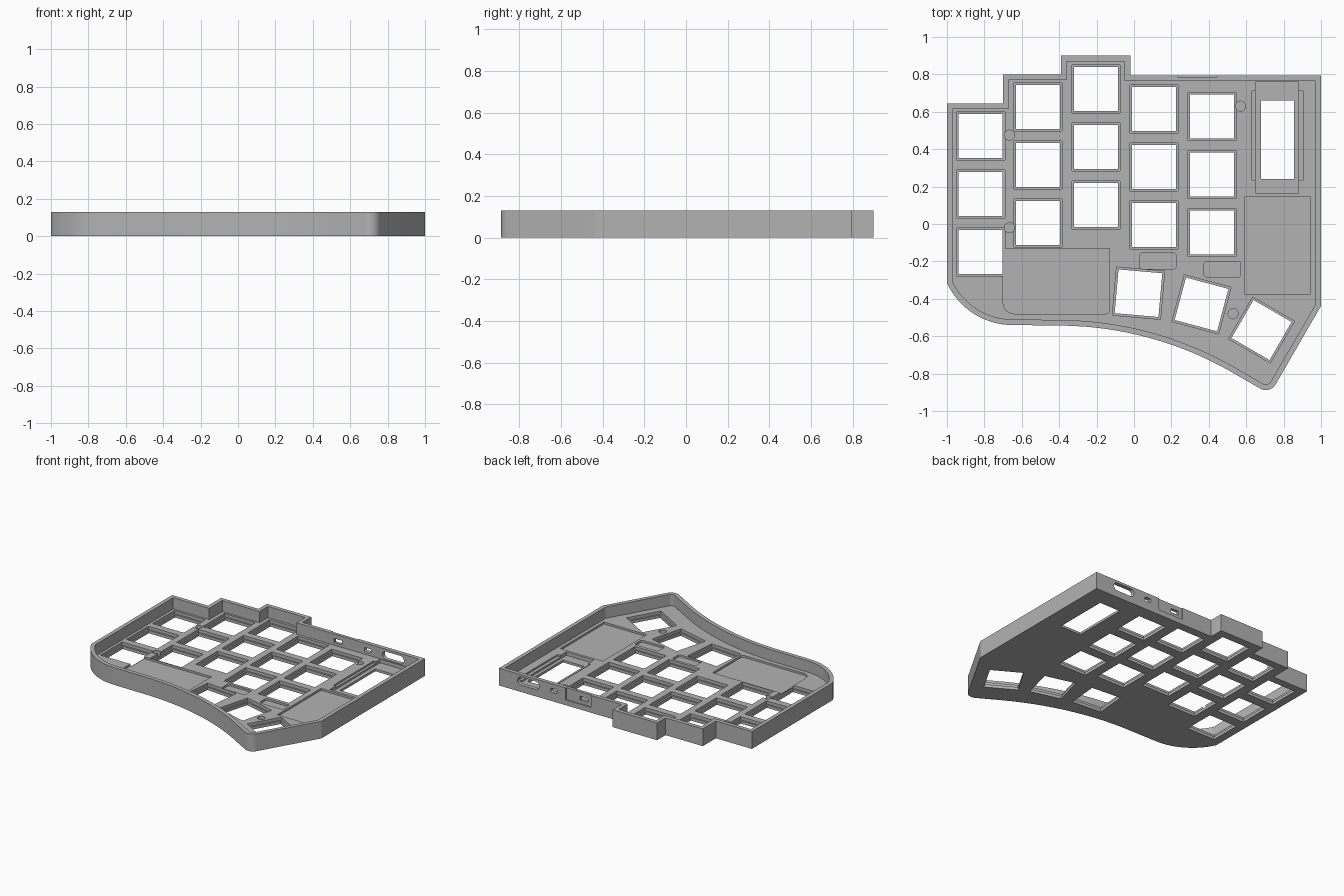
import bpy, bmesh
from math import sin, cos, radians
from mathutils import Vector, Matrix

if "Cube" in bpy.data.objects:
    bpy.data.objects.remove(bpy.data.objects["Cube"])

HEIGHT, FLOOR, LEDGE, WALL = 0.13, 0.045, 0.022, 0.03

grey = bpy.data.materials.new("matte grey")
grey.use_nodes = True
grey.diffuse_color = (0.45, 0.45, 0.45, 1)
grey.node_tree.nodes["Principled BSDF"].inputs["Base Color"].default_value = (0.45, 0.45, 0.45, 1)


def arc(cx, cy, r, start, end, steps):
    angles = [radians(start + (end - start) * i / steps) for i in range(steps + 1)]
    return [(cx + r * cos(a), cy + r * sin(a)) for a in angles]


def rectangle(x0, x1, y0, y1):
    return [(x0, y0), (x1, y0), (x1, y1), (x0, y1)]


def rounded(x0, x1, y0, y1, r):
    return (arc(x1 - r, y1 - r, r, 0, 90, 6) + arc(x0 + r, y1 - r, r, 90, 180, 6)
            + arc(x0 + r, y0 + r, r, 180, 270, 6) + arc(x1 - r, y0 + r, r, 270, 360, 6))


def inset(points, d):
    """Move a counter-clockwise outline inward by d, with mitred corners."""
    result = []
    for i, p in enumerate(points):
        p, a, b = Vector(p), Vector(points[i - 1]), Vector(points[(i + 1) % len(points)])
        u, v = (p - a).normalized(), (b - p).normalized()
        n, m = Vector((-u.y, u.x)), Vector((-v.y, v.x))
        result.append(tuple(p + (n + m) * d / (1 + n.dot(m))))
    return result


def solid(name, outlines, z0, z1, matrix=Matrix()):
    """Extrude closed outlines between two heights into one object."""
    bm = bmesh.new()
    for points in outlines:
        face = bm.faces.new([bm.verts.new((x, y, z0)) for x, y in points])
        top = bmesh.ops.extrude_face_region(bm, geom=[face])["geom"]
        verts = [g for g in top if isinstance(g, bmesh.types.BMVert)]
        bmesh.ops.translate(bm, verts=verts, vec=(0, 0, z1 - z0))
    bmesh.ops.recalc_face_normals(bm, faces=bm.faces)
    bm.transform(matrix)
    mesh = bpy.data.meshes.new(name)
    bm.to_mesh(mesh)
    bm.free()
    obj = bpy.data.objects.new(name, mesh)
    bpy.context.collection.objects.link(obj)
    return obj


# Case outline, counter-clockwise from the back left corner
outline = [(-1, 0.645)]
outline += arc(-0.65, -0.155, 0.385, 205, 270, 16)
outline += arc(-0.41, -2.413, 1.87, 90, 60, 24)
outline += arc(0.705, -0.828, 0.06, 240, 330, 10)
outline += [(1, -0.438), (1, 0.795), (-0.02, 0.795), (-0.02, 0.90), (-0.39, 0.90),
            (-0.39, 0.80), (-0.70, 0.80), (-0.70, 0.645)]
case = solid("keyboard_case", [outline], 0, HEIGHT)

# Key positions: five columns of three, and a fan of three thumb keys
keys = [(x, y - 0.31 * row, 0)
        for x, y in [(-0.82, 0.47), (-0.513, 0.626), (-0.203, 0.722), (0.107, 0.615), (0.417, 0.575)]
        for row in range(3)]
keys += [(0.024, -0.37, -5), (0.361, -0.43, -15), (0.682, -0.567, -30)]


def key_squares(size):
    squares = []
    for x, y, turn in keys:
        c, s, h = cos(radians(turn)), sin(radians(turn)), size / 2
        squares.append([(x + c * u - s * v, y + s * u + c * v) for u, v in rectangle(-h, h, -h, h)])
    return squares


cutters = [
    solid("inner_space", [inset(outline, WALL)], FLOOR, 0.3),
    solid("key_recesses", key_squares(0.258), LEDGE, 0.07),
    solid("key_holes", key_squares(0.235), -0.1, 0.07),
    # Battery, controller and connector pockets
    solid("pockets", [
        [(-0.13, -0.13), (-0.70, -0.13)] + arc(-0.64, -0.42, 0.06, 180, 270, 6)
        + arc(-0.15, -0.46, 0.02, 270, 360, 4),
        rectangle(0.59, 0.945, -0.375, 0.145),
        rounded(0.03, 0.225, -0.24, -0.155, 0.015),
        rounded(0.375, 0.57, -0.285, -0.20, 0.015)], 0.03, 0.07),
    # Screen opening with its stepped recess
    solid("screen_side_recess", [rectangle(0.63, 0.905, 0.235, 0.71)], 0.032, 0.07),
    solid("screen_recess", [rectangle(0.65, 0.88, 0.165, 0.76)], 0.018, 0.07),
    solid("screen_hole", [rectangle(0.68, 0.855, 0.24, 0.66)], -0.1, 0.07),
    solid("screw_holes", [arc(x, y, 0.027, 0, 345, 23) for x, y in
                          [(-0.665, 0.475), (-0.665, -0.02), (0.57, 0.63), (0.53, -0.48)]], 0.012, 0.07),
]

# Port, button and switch openings through the back wall
upright = Matrix.Rotation(radians(90), 4, "X")
cutters.append(solid("back_openings", [
    rounded(0.665, 0.845, 0.052, 0.112, 0.0299),
    rounded(0.515, 0.57, 0.066, 0.096, 0.008),
    rectangle(0.265, 0.33, 0.066, 0.096)], -0.9, -0.74, upright))
cutters.append(solid("switch_recess", [rectangle(0.235, 0.445, 0.04, 0.2)], -0.9, -0.787, upright))

for cutter in cutters:
    cutter.hide_render = True
    cut = case.modifiers.new(cutter.name, "BOOLEAN")
    cut.operation, cut.solver, cut.object = "DIFFERENCE", "EXACT", cutter

# Bake the cuts and remove the cutters
bpy.context.view_layer.update()
baked = bpy.data.meshes.new_from_object(case.evaluated_get(bpy.context.evaluated_depsgraph_get()))
case.modifiers.clear()
case.data = baked
for cutter in cutters:
    bpy.data.objects.remove(cutter)

baked.materials.clear()
baked.materials.append(grey)
bpy.ops.object.select_all(action="DESELECT")
case.select_set(True)
bpy.context.view_layer.objects.active = case
bpy.ops.object.shade_smooth_by_angle(angle=radians(30))
